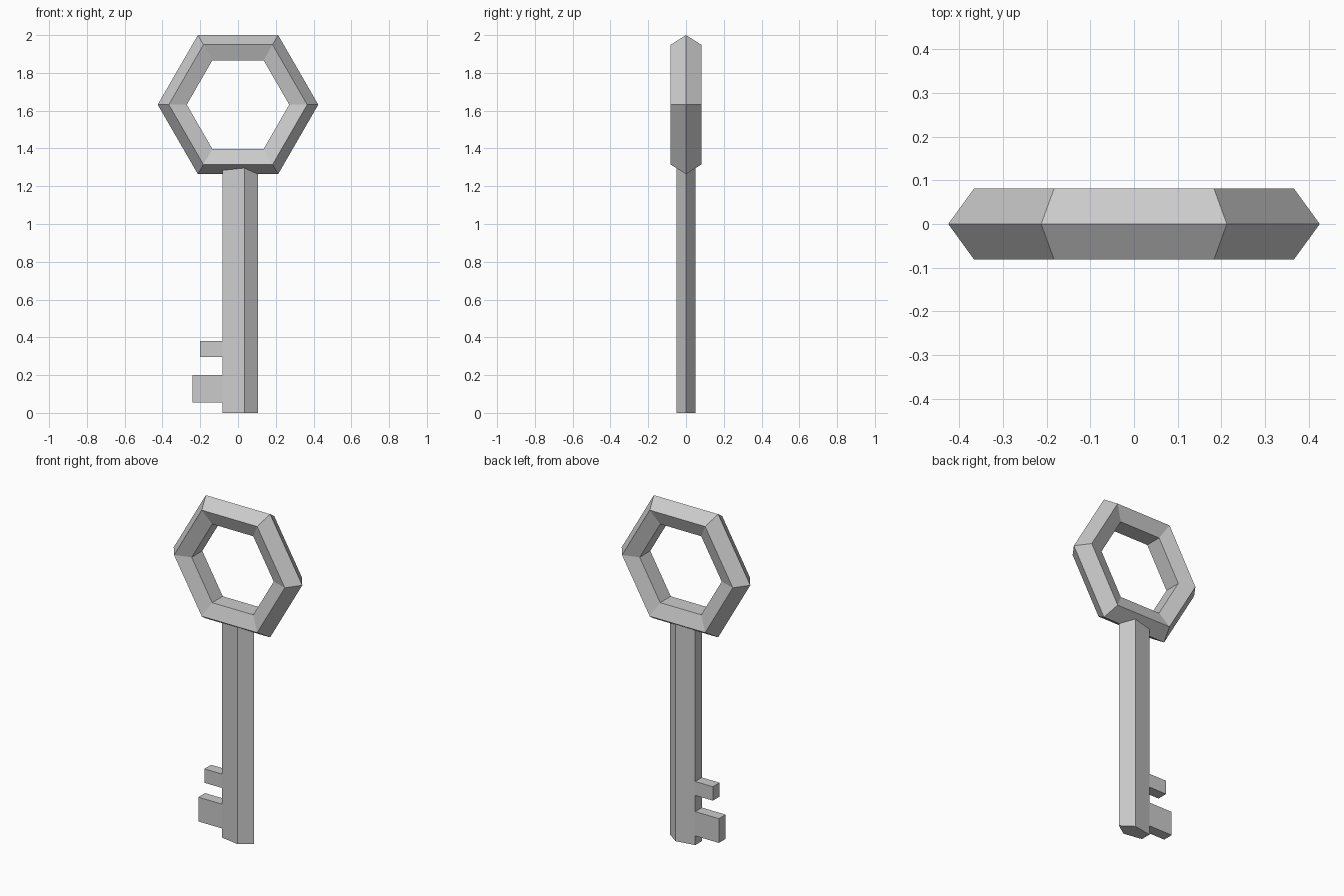
import bpy, bmesh
from math import sin, cos, pi

if "Cube" in bpy.data.objects:
    bpy.data.objects.remove(bpy.data.objects["Cube"])


def polygon(n, r):
    return [(r * cos(2 * pi * i / n), r * sin(2 * pi * i / n)) for i in range(n)]


def finish(name, bm):
    bmesh.ops.recalc_face_normals(bm, faces=bm.faces)
    mesh = bpy.data.meshes.new(name)
    bm.to_mesh(mesh)
    bm.free()
    obj = bpy.data.objects.new(name, mesh)
    bpy.context.collection.objects.link(obj)
    return obj


def bridge(bm, a, b):
    """Quad strip between two closed loops of vertices."""
    n = len(a)
    return [bm.faces.new((a[i], a[(i + 1) % n], b[(i + 1) % n], b[i])) for i in range(n)]


# Handle: six-sided ring with a pentagonal cross-section
MAJOR, MINOR = 0.34, 0.085
CENTRE_Z = 2 - (MAJOR + MINOR) * cos(pi / 6)
bm = bmesh.new()
loops = [[bm.verts.new((x, v, CENTRE_Z + z)) for x, z in polygon(6, MAJOR + u)]
         for u, v in polygon(5, MINOR)]
for i in range(5):
    bridge(bm, loops[i], loops[(i + 1) % 5])
finish("handle_ring", bm)

# Shaft: flattened five-sided prism, with cuts where the teeth start and end
levels = [0, 0.055, 0.20, 0.297, 0.38, 1.305]
teeth = {1: -0.24, 3: -0.20}          # segment index: tooth tip x
bm = bmesh.new()
rings = [[bm.verts.new((x + 0.001, y * 0.52, z)) for x, y in polygon(5, 0.104)]
         for z in levels]
left_faces = [bridge(bm, a, b)[2] for a, b in zip(rings, rings[1:])]
bm.faces.new(rings[0])
bm.faces.new(rings[-1])

# Teeth: extruded from the flat left side of the shaft
for i, tip in teeth.items():
    face = bmesh.ops.extrude_discrete_faces(bm, faces=[left_faces[i]])["faces"][0]
    for v in face.verts:
        v.co.x = tip
finish("shaft_with_teeth", bm)
